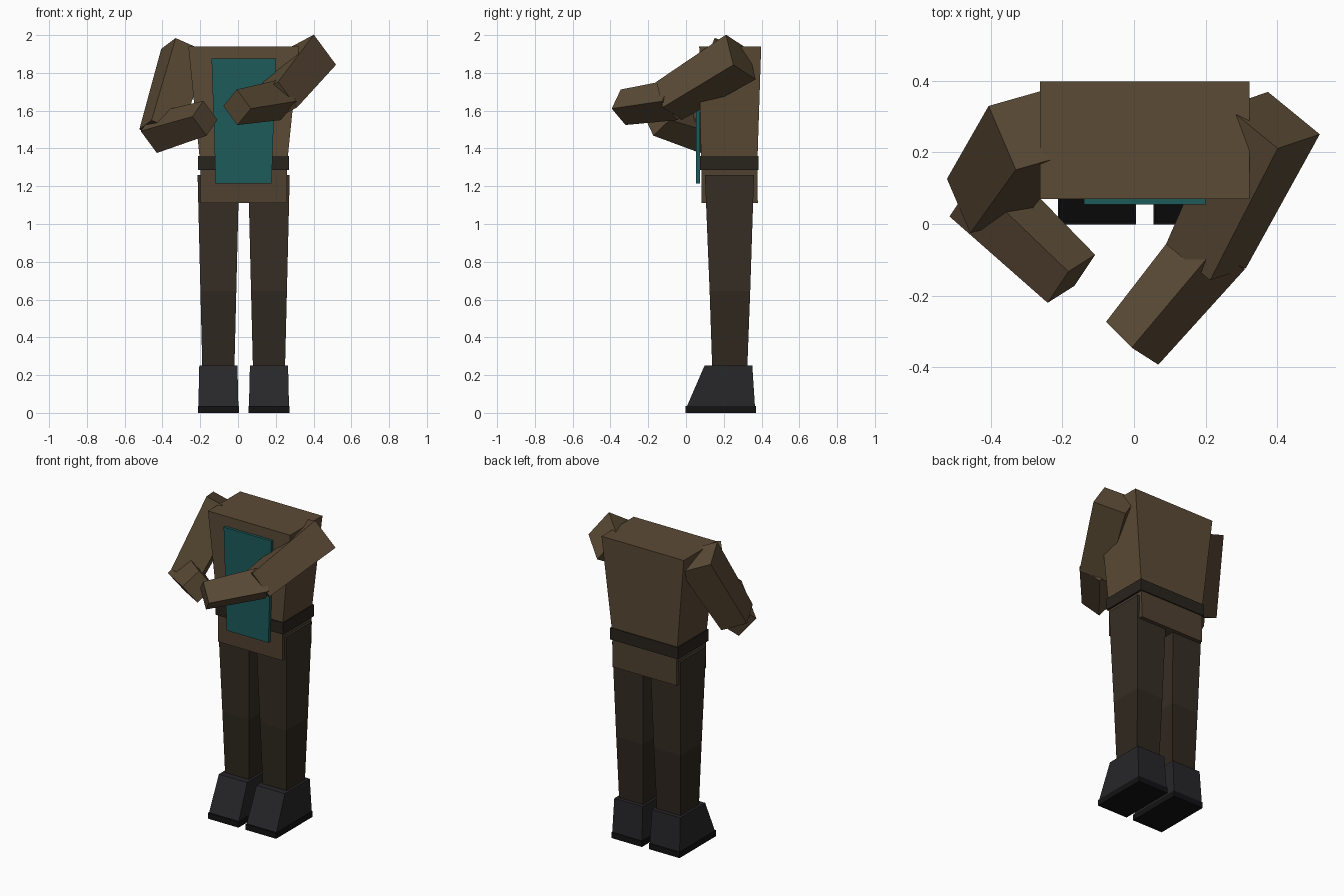
import bpy, bmesh
from mathutils import Vector

if "Cube" in bpy.data.objects:
    bpy.data.objects.remove(bpy.data.objects["Cube"])

CX = 0.03  # body centre line in x


def mat(name, *rgb):
    m = bpy.data.materials.new(name)
    m.diffuse_color = (*rgb, 1)
    m.use_nodes = True
    m.node_tree.nodes["Principled BSDF"].inputs["Base Color"].default_value = m.diffuse_color
    return m


COAT = mat("coat_brown", 0.105, 0.070, 0.036)
HEM = mat("hem_brown", 0.080, 0.052, 0.030)
THIGH = mat("trouser_brown", 0.038, 0.027, 0.019)
SHIN = mat("trouser_dark", 0.028, 0.021, 0.014)
BELT = mat("belt_dark", 0.022, 0.017, 0.012)
BOOT = mat("boot_grey", 0.020, 0.020, 0.023)
SOLE = mat("sole_black", 0.006, 0.006, 0.007)
TEAL = mat("panel_teal", 0.013, 0.105, 0.105)


def loft(name, ring0, ring1, material):
    """Closed box between two four-point rings."""
    bm = bmesh.new()
    a = [bm.verts.new(p) for p in ring0]
    b = [bm.verts.new(p) for p in ring1]
    bm.faces.new(a)
    bm.faces.new(b)
    for i in range(4):
        j = (i + 1) % 4
        bm.faces.new((a[i], a[j], b[j], b[i]))
    bmesh.ops.recalc_face_normals(bm, faces=bm.faces)
    me = bpy.data.meshes.new(name)
    bm.to_mesh(me)
    bm.free()
    me.materials.append(material)
    ob = bpy.data.objects.new(name, me)
    bpy.context.collection.objects.link(ob)
    return ob


def block(name, low, high, material, cx=CX):
    """Upright tapered block; low/high = (z, half width, y front, y back)."""
    def ring(z, h, y0, y1):
        return [(cx - h, y0, z), (cx + h, y0, z), (cx + h, y1, z), (cx - h, y1, z)]
    return loft(name, ring(*low), ring(*high), material)


def limb(name, p0, p1, side, h0, h1, material):
    """Square tapered bar from p0 to p1, one edge along side."""
    p0, p1, u = Vector(p0), Vector(p1), Vector(side)
    axis = (p1 - p0).normalized()
    u = (u - axis * u.dot(axis)).normalized()
    w = axis.cross(u)

    def ring(p, h):
        return [p + (u * s + w * t) * h for s, t in ((-1, -1), (1, -1), (1, 1), (-1, 1))]
    return loft(name, ring(p0, h0), ring(p1, h1), material)


# Body
block("torso", (1.30, 0.228, 0.08, 0.377), (1.94, 0.293, 0.07, 0.398), COAT)
block("coat_hem", (1.11, 0.229, 0.083, 0.38), (1.30, 0.229, 0.083, 0.378), HEM)
block("belt", (1.285, 0.241, 0.073, 0.385), (1.36, 0.241, 0.073, 0.385), BELT)
block("front_panel", (1.215, 0.148, 0.054, 0.074), (1.875, 0.17, 0.054, 0.074), TEAL)

# Legs and boots
for side, s in (("left", -1), ("right", 1)):
    x = CX + 0.134 * s
    block(side + "_thigh", (0.645, 0.095, 0.125, 0.34), (1.26, 0.11, 0.10, 0.36), THIGH, x)
    block(side + "_shin", (0.20, 0.084, 0.14, 0.323), (0.645, 0.095, 0.125, 0.34), SHIN, x)
    block(side + "_boot", (0.035, 0.106, 0.005, 0.365), (0.25, 0.101, 0.098, 0.351), BOOT, x)
    block(side + "_sole", (0, 0.109, -0.002, 0.37), (0.037, 0.109, -0.002, 0.37), SOLE, x)

# Arms, bent in front of the chest
limb("left_upper_arm", (-0.279, 0.266, 1.916), (-0.414, 0.072, 1.491),
     (0.374, -0.887, 0.271), 0.101, 0.086, COAT)
limb("left_forearm", (-0.439, 0.098, 1.482), (-0.175, -0.153, 1.56),
     (-0.079, -0.053, 0.11), 0.077, 0.067, COAT)
limb("right_upper_arm", (0.388, 0.29, 1.884), (0.201, -0.09, 1.652),
     (-0.118, -0.04, 0.16), 0.101, 0.086, COAT)
limb("right_forearm", (0.225, -0.058, 1.658), (-0.005, -0.333, 1.618),
     (-0.075, 0.047, 0.101), 0.077, 0.067, COAT)
